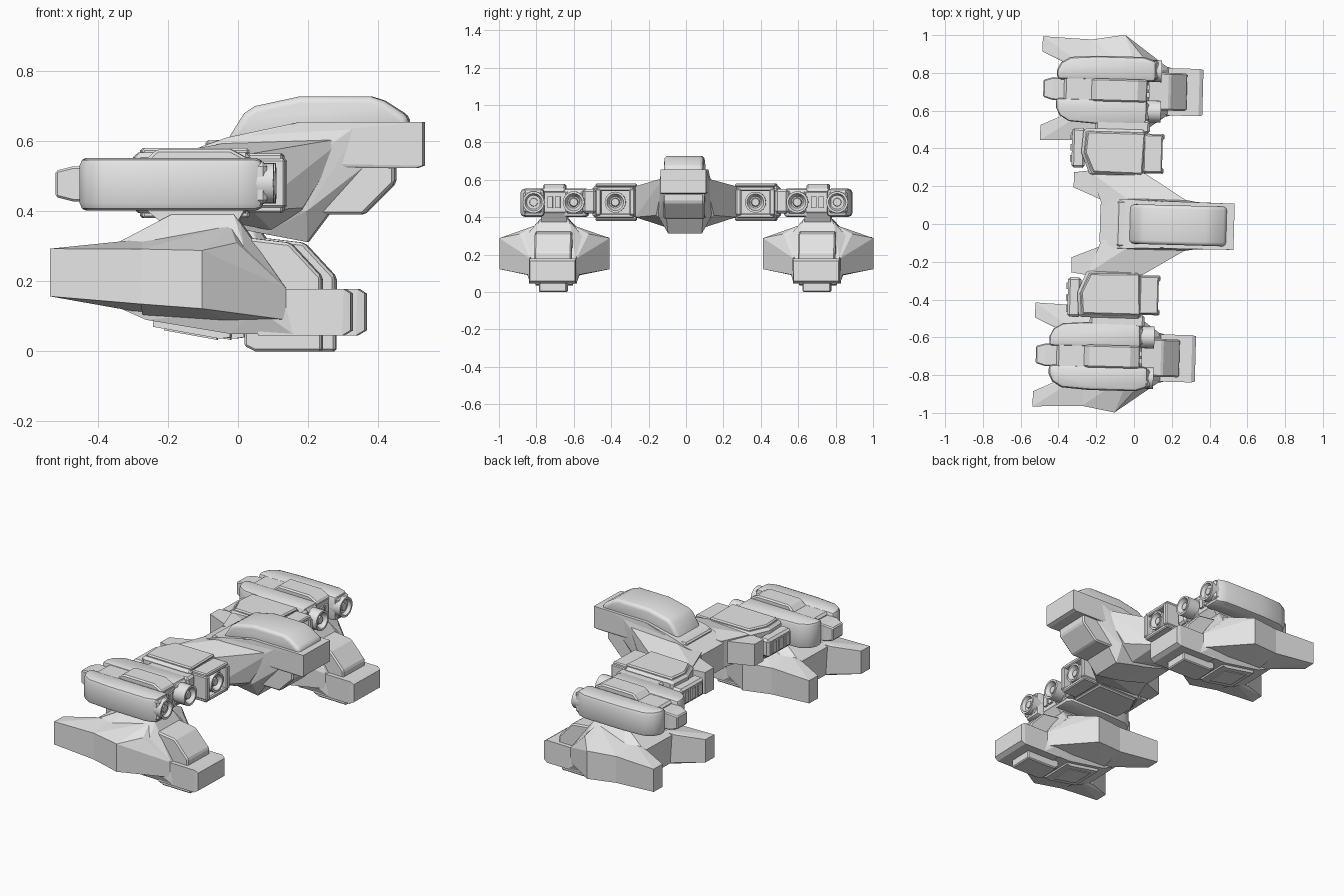
import bpy
import bmesh
import math
from mathutils import Matrix, Vector

cube = bpy.data.objects.get("Cube")
if cube:
    bpy.data.objects.remove(cube, do_unlink=True)

grey = bpy.data.materials.new("hull_grey")
grey.use_nodes = True
grey.diffuse_color = (.8, .8, .8, 1)
grey.node_tree.nodes["Principled BSDF"].inputs["Base Color"].default_value = grey.diffuse_color

YAW = -.028    # the whole craft is turned slightly
POD = .705     # centre line of the side pods


def finish(name, bm, paired=True, smooth=False):
    """Turn a bmesh into an object, mirrored to the other side if paired."""
    bmesh.ops.recalc_face_normals(bm, faces=bm.faces)
    mesh = bpy.data.meshes.new(name)
    bm.to_mesh(mesh)
    bm.free()
    mesh.materials.append(grey)
    if smooth:
        mesh.shade_smooth()
        mesh.set_sharp_from_angle(angle=math.radians(35))
    obj = bpy.data.objects.new(name, mesh)
    bpy.context.collection.objects.link(obj)
    obj.rotation_euler.z = YAW
    if paired:
        mirror = obj.modifiers.new("other_side", "MIRROR")
        mirror.use_axis = (False, True, False)
        mirror.use_mirror_merge = False
    return obj


def solid(name, points, paired=True, bevel=0, segments=1):
    """Faceted convex solid around the given points."""
    bm = bmesh.new()
    for point in points:
        bm.verts.new(point)
    result = bmesh.ops.convex_hull(bm, input=bm.verts)
    loose = [v for v in bm.verts if not v.link_faces]
    bmesh.ops.delete(bm, geom=loose, context="VERTS")
    bmesh.ops.dissolve_limit(bm, angle_limit=math.radians(1), verts=bm.verts, edges=bm.edges)
    if bevel:
        bm.normal_update()
        edges = [e for e in bm.edges if e.calc_face_angle(0) > math.radians(40)]
        bmesh.ops.bevel(bm, geom=edges, offset=bevel, segments=segments,
                        profile=.5, affect="EDGES", clamp_overlap=True)
    return finish(name, bm, paired, smooth=segments > 1)


def side_prism(profile, y_low, y_high):
    """Points of an x-z profile swept across y."""
    return [(x, y, z) for x, z in profile for y in (y_low, y_high)]


def plan_prism(plan, z_low, z_high):
    """Points of an x-y outline swept upward."""
    return [(x, y, z) for x, y in plan for z in (z_low, z_high)]


def box(x_low, x_high, y_low, y_high, z_low, z_high):
    return side_prism([(x, z) for x in (x_low, x_high) for z in (z_low, z_high)], y_low, y_high)


def both(points, centre=0):
    """Repeat points on either side of a centre line."""
    return [(x, centre + side * y, z) for x, y, z in points for side in (1, -1)]


def muzzle(name, y, x_low, x_high, radius):
    """Round thruster with a recessed mouth and a small hub."""
    bm = bmesh.new()
    place = Matrix.Translation(((x_low + x_high) / 2, y, .48)) @ Matrix.Rotation(math.pi / 2, 4, "Y")
    bmesh.ops.create_cone(bm, cap_ends=True, segments=24, radius1=radius, radius2=radius,
                          depth=x_high - x_low, matrix=place)
    bm.normal_update()
    front = max(bm.faces, key=lambda f: f.calc_center_median().x)
    for inset, shift in ((.2, 0), (.25, -.5), (.12, 0), (.08, .3)):
        bmesh.ops.inset_region(bm, faces=[front], thickness=inset * radius)
        bmesh.ops.translate(bm, verts=front.verts, vec=Vector((shift * radius, 0, 0)))
    return finish(name, bm, smooth=True)


# Central hull, head and chin
solid("central_hull", both([
    (-.18, .10, .40), (-.18, .10, .55), (-.10, .13, .585), (-.03, .13, .61),
    (.0, .10, .35), (.08, .10, .335), (.2, .09, .312), (.2, .14, .40),
    (.18, .15, .53), (.36, .11, .525), (.36, .12, .655), (.18, .12, .655)]), paired=False)
solid("head", both([
    (.0, .13, .605), (.18, .125, .655), (.53, .122, .655), (.53, .122, .53),
    (.51, .12, .523), (.30, .12, .523), (.0, .13, .54)]), paired=False)
solid("chin", side_prism([(.18, .52), (.22, .39), (.36, .39), (.45, .48), (.45, .53), (.2, .54)],
                         -.11, .11), paired=False, bevel=.008)
solid("canopy", side_prism([
    (-.03, .60), (.02, .68), (.05, .70), (.18, .728), (.38, .728), (.42, .715), (.49, .67), (.49, .63)],
    -.105, .105), paired=False, bevel=.03, segments=3)
solid("neck_collar", box(-.09, -.03, -.12, .12, .56, .603), paired=False, bevel=.008)

# Wing roots joining the hull to the wing panels
solid("wing_root", [
    (-.24, .27, .41), (-.24, .27, .555), (.05, .27, .40), (.05, .27, .565),
    (.19, .155, .41), (.19, .155, .565), (-.17, .09, .40), (-.17, .09, .56),
    (.15, .0, .34), (.15, .0, .63), (.31, .11, .61), (.1, .1, .345)])
solid("wing_rear_arm", plan_prism([
    (-.325, .185), (-.325, .265), (-.22, .28), (-.08, .22), (-.12, .1), (-.24, .185)], .42, .55))

# Wing panels with their thruster boxes
panel_plan = [(-.28, .50), (-.29, .37), (-.24, .25), (.04, .245), (.05, .50)]
solid("wing_panel", plan_prism(panel_plan, .395, .568), bevel=.015)
for name, z_low, z_high in (("panel_top_plate", .56, .58), ("panel_bottom_plate", .38, .4)):
    solid(name, plan_prism([(x * .93, .375 + (y - .375) * .86) for x, y in panel_plan],
                           z_low, z_high), bevel=.007)
solid("panel_rear_block", box(-.34, -.27, .29, .50, .43, .535), bevel=.012)
for y in (.34, .40, .46):
    solid("panel_rear_slat", box(-.348, -.33, y - .02, y + .015, .45, .515))

# Thruster box: four frame bars around a round mouth
for name, z_low, z_high in (("upper", .54, .565), ("lower", .395, .42)):
    solid(name + "_thruster_bar", box(.04, .14, .275, .475, z_low, z_high), bevel=.006)
for name, y in (("inner", .285), ("outer", .465)):
    solid(name + "_thruster_bar", box(.04, .148, y - .015, y + .015, .41, .55), bevel=.006)
solid("thruster_back", box(.03, .10, .28, .47, .40, .56))
muzzle("wing_thruster", .375, .08, .14, .056)
solid("wing_pod_joint", box(-.22, .07, .48, .55, .42, .55), bevel=.012)

# Paired nacelles over each side pod
for name, sign, x_front in (("outer", 1, .095), ("inner", -1, .05)):
    middle = POD + sign * .112
    edge, inside = POD + sign * .18, POD + sign * .05
    plan = [(-.43, inside), (-.43, POD + sign * .10), (-.41, POD + sign * .14),
            (-.36, POD + sign * .17), (-.22, edge), (.03, edge),
            (x_front, POD + sign * .16), (x_front, inside)]
    solid(name + "_nacelle", plan_prism(plan, .402, .552), bevel=.022, segments=2)
    solid(name + "_muzzle_collar", box(.04, x_front + .012, middle - .05, middle + .05, .42, .54),
          bevel=.012)
    muzzle(name + "_muzzle", middle - sign * .005, .05, .125, .058)
solid("nacelle_bridge", box(-.39, .05, POD - .08, POD + .08, .415, .545), bevel=.012)
solid("bridge_cap", side_prism([(-.25, .54), (-.21, .577), (.0, .577), (.05, .55), (.05, .53)],
                               POD - .06, POD + .06), bevel=.008)
solid("pod_pylon", side_prism([(-.26, .42), (-.2, .37), (.02, .37), (.05, .42)],
                              POD - .07, POD + .07))
for offset in (-.02, .02):
    solid("bridge_vent", box(.04, .062, POD + offset - .014, POD + offset + .014, .45, .51))
solid("nacelle_tail", [(x, POD + y * spread, .478 + z * spread) for y in (-.06, .06)
                       for z in (-.05, .05) for x, spread in ((-.5, .75), (-.45, 1), (-.38, 1))],
      bevel=.006)

# Lower side pods
solid("pod_body", both([
    (-.17, .075, .39), (.01, .075, .39), (.03, .085, .365), (.16, .12, .18),
    (-.34, .13, .30), (-.33, .12, .13), (-.24, .12, .09), (.0, .12, .05),
    (.18, .125, .05), (.04, .15, .30), (-.22, .15, .31), (.08, .15, .12)], POD))
solid("pod_nose", both([
    (.08, .125, .045), (.32, .125, .045), (.345, .12, .06), (.345, .12, .165),
    (.325, .125, .178), (.08, .125, .178)], POD))
solid("pod_cockpit", side_prism([(.0, .17), (.0, .33), (.1, .318), (.17, .31), (.26, .213), (.26, .17)],
                                POD - .10, POD + .10), bevel=.008)
solid("pod_keel_box", side_prism([(.04, .06), (.04, .015), (.07, .0), (.26, .0), (.26, .06)],
                                 POD - .075, POD + .075), bevel=.006)
solid("pod_belly_plate", side_prism([(-.22, .09), (-.22, .07), (-.03, .036), (.0, .04), (.0, .07)],
                                    POD - .10, POD + .10))
solid("pod_belly_panel", side_prism([(-.19, .075), (-.19, .06), (-.04, .033), (-.04, .06)],
                                    POD - .07, POD + .07))

# Swept arms and flared shoulders on both sides of each pod
for name, sign in (("outer", 1), ("inner", -1)):
    arm = [(-.51, .195, .157, .293), (-.51, .275, .157, .293), (-.25, .265, .135, .292),
           (-.25, .10, .11, .32), (-.36, .125, .14, .305), (-.43, .185, .15, .298)]
    shoulder = [(-.25, .265, .135, .292), (-.075, .295, .122, .288), (.02, .185, .11, .31),
                (.16, .125, .09, .18), (-.0, .09, .08, .36), (-.25, .1, .1, .32)]
    for part, outline in (("arm", arm), ("shoulder", shoulder)):
        solid(name + "_pod_" + part, [(x, POD + sign * y, z) for x, y, low, high in outline
                                      for z in (low, high)])
